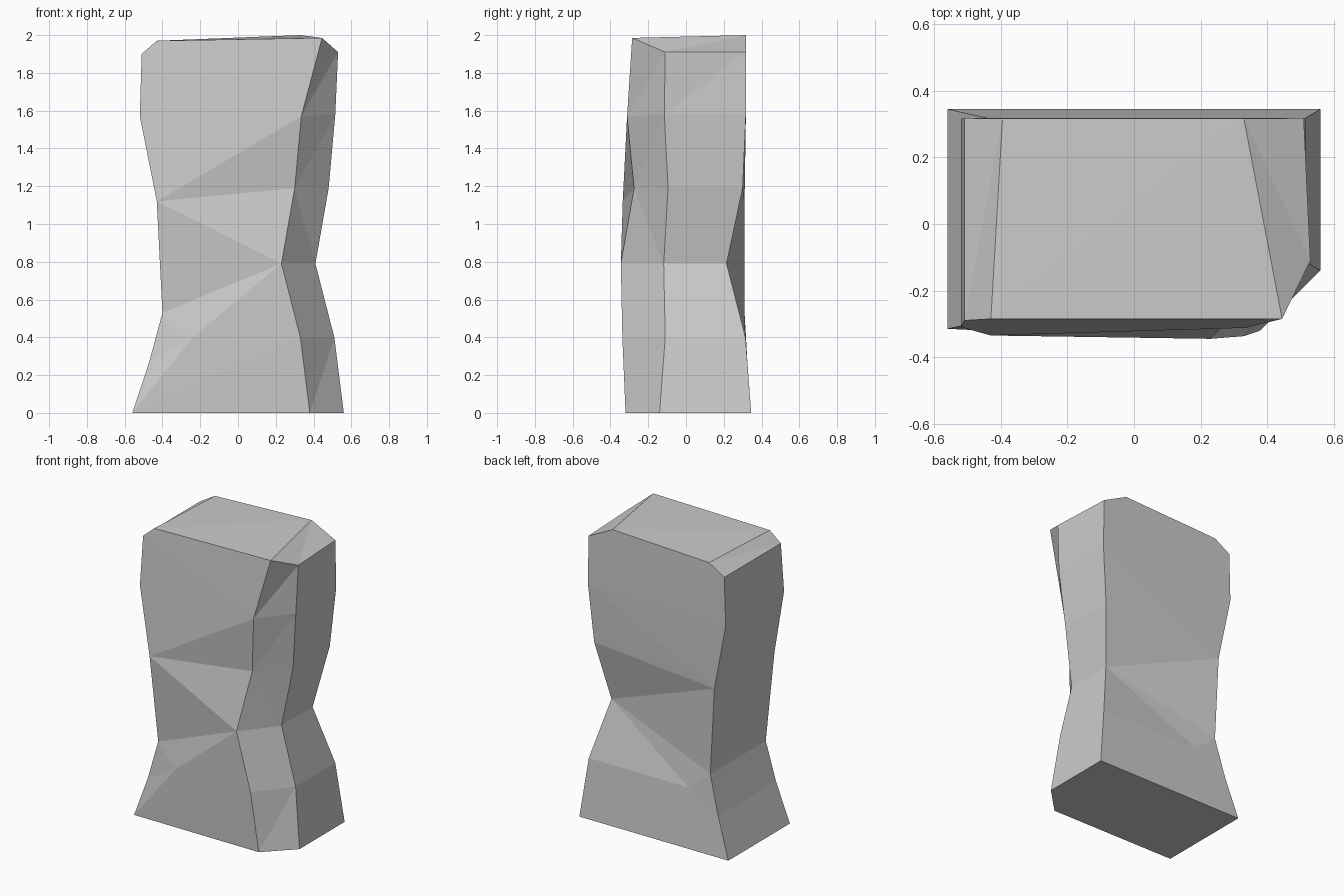
import bpy, bmesh

if "Cube" in bpy.data.objects:
    bpy.data.objects.remove(bpy.data.objects["Cube"])

bm = bmesh.new()


def rail(points):
    return [bm.verts.new(p) for p in points]


def face(*vs):
    bm.faces.new(vs)


def zip_strip(a, b, pattern):
    # triangulate between two rails, stepping up a or b as listed
    i = j = 0
    for step in pattern:
        if step == "a":
            face(a[i], b[j], a[i + 1])
            i += 1
        else:
            face(a[i], b[j], b[j + 1])
            j += 1


# Corner rails of the pillar, bottom to top
left_front = rail([(-.56, -.315, 0), (-.47, -.295, .27), (-.40, -.285, .53),
                   (-.43, -.335, 1.12), (-.52, -.31, 1.57), (-.51, -.29, 1.90),
                   (-.43, -.285, 1.97)])
left_back = rail([(-.56, .345, 0), (-.47, .325, .27), (-.40, .31, .53),
                  (-.43, .31, 1.12), (-.52, .317, 1.57), (-.51, .318, 1.90),
                  (-.395, .317, 1.97)])
chamfer_front = rail([(.38, -.32, 0), (.33, -.337, .40), (.23, -.345, .79),
                      (.30, -.275, 1.19), (.335, -.312, 1.57), (.445, -.285, 1.985)])
chamfer_right = rail([(.56, -.14, 0), (.51, -.11, .40), (.41, -.118, .79),
                      (.48, -.095, 1.19), (.515, -.115, 1.58), (.53, -.11, 1.91)])
right_back = rail([(.56, .345, 0), (.51, .315, .40), (.41, .215, .79),
                   (.48, .30, 1.19), (.515, .317, 1.58), (.51, .318, 1.91),
                   (.33, .317, 2.0)])

# Broad front and back faces, each with one extra facet point low on the left
for left, right, y, pattern in ((left_front, chamfer_front, -.33, "babaabbaaba"),
                                (left_back, right_back, .315, "babaabbaabab")):
    knee = bm.verts.new((-.24, y, .40))
    zip_strip([left[0], knee] + left[2:], right, pattern)
    face(left[0], knee, left[1])
    face(left[1], knee, left[2])

# Narrow left side, right side and chamfered corner
zip_strip(left_front, left_back, "ba" * 6)
zip_strip(chamfer_front, chamfer_right, "ba" "ba" "ab" "ba" "ba")
zip_strip(chamfer_right, right_back[:6], "ba" * 5)

# Sloped top and flat base
apex = right_back[6]
face(left_front[6], chamfer_front[5], apex)
face(left_front[6], apex, left_back[6])
face(apex, chamfer_front[5], chamfer_right[5])
face(apex, chamfer_right[5], right_back[5])
face(left_front[0], left_back[0], right_back[0], chamfer_right[0], chamfer_front[0])

bmesh.ops.recalc_face_normals(bm, faces=bm.faces)
mesh = bpy.data.meshes.new("rock_pillar")
bm.to_mesh(mesh)
bm.free()
bpy.context.collection.objects.link(bpy.data.objects.new("rock_pillar", mesh))
